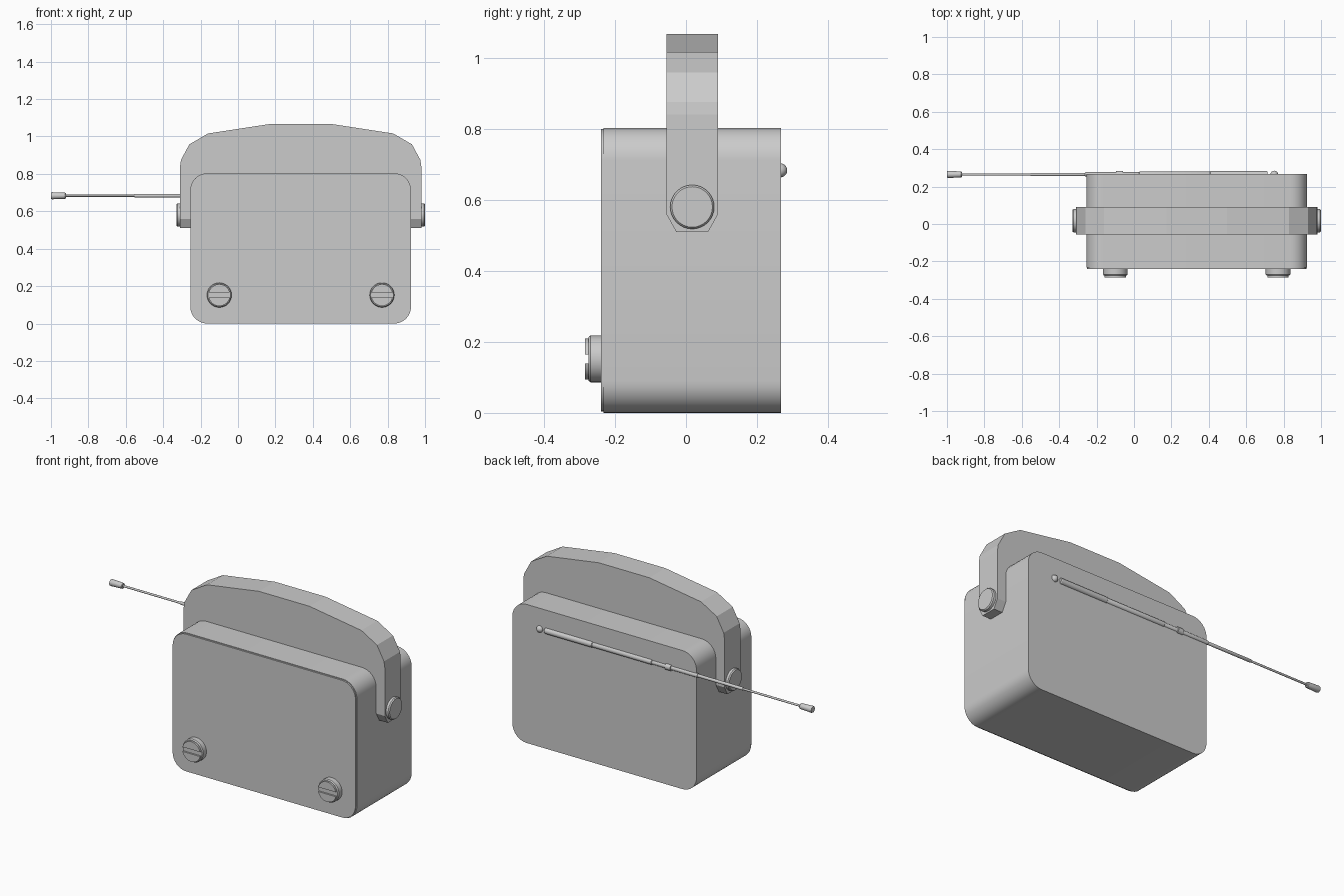
import bpy, bmesh
from math import pi, sin, cos, asin
from mathutils import Vector

if "Cube" in bpy.data.objects:
    bpy.data.objects.remove(bpy.data.objects["Cube"])


def finish(name, bm, angle=30):
    """Turn a bmesh into a named object; angle 0 leaves it flat shaded."""
    bmesh.ops.recalc_face_normals(bm, faces=bm.faces)
    mesh = bpy.data.meshes.new(name)
    bm.to_mesh(mesh)
    bm.free()
    ob = bpy.data.objects.new(name, mesh)
    bpy.context.collection.objects.link(ob)
    if angle:
        bpy.ops.object.select_all(action='DESELECT')
        ob.select_set(True)
        bpy.context.view_layer.objects.active = ob
        bpy.ops.object.shade_smooth_by_angle(angle=angle * pi / 180)
    return ob


def prism(outline, y0, y1):
    """Extrude an x/z outline from y0 to y1."""
    bm = bmesh.new()
    face = bm.faces.new([bm.verts.new((x, y0, z)) for x, z in outline])
    ext = bmesh.ops.extrude_face_region(bm, geom=[face], use_keep_orig=True)
    moved = [v for v in ext['geom'] if isinstance(v, bmesh.types.BMVert)]
    bmesh.ops.translate(bm, verts=moved, vec=(0, y1 - y0, 0))
    return bm


def rounded_rect(x0, x1, z0, z1, r, n=8):
    pts = []
    corners = [(x1 - r, z1 - r), (x0 + r, z1 - r), (x0 + r, z0 + r), (x1 - r, z0 + r)]
    for k, (cx, cz) in enumerate(corners):
        for i in range(n + 1):
            a = (k + i / n) * pi / 2
            pts.append((cx + r * cos(a), cz + r * sin(a)))
    return pts


def turned(name, centre, axis, profile, segs=32):
    """Closed turned part: profile is (distance along axis, radius)."""
    bm = bmesh.new()
    rot = Vector(axis).to_track_quat('Z', 'Y')
    rings = []
    for d, r in profile:
        rings.append([bm.verts.new(Vector(centre) + rot @ Vector(
            (r * cos(2 * pi * i / segs), r * sin(2 * pi * i / segs), d)))
            for i in range(segs)])
    for a, b in zip(rings, rings[1:]):
        for i in range(segs):
            j = (i + 1) % segs
            bm.faces.new((a[i], a[j], b[j], b[i]))
    bm.faces.new(rings[0])
    bm.faces.new(rings[-1])
    return finish(name, bm)


CX = 0.335  # middle of the case

# Case and front panel with a fine step between them
finish("case", prism(rounded_rect(-0.255, 0.925, 0, 0.803, 0.09), -0.232, 0.268))
finish("front_panel", prism(rounded_rect(-0.251, 0.921, 0.004, 0.799, 0.087), -0.24, -0.23))

# Handle: faceted outer arch, inner edge hugging the case
outer = [(0.645, 0.51), (0.645, 0.84), (0.64, 0.875), (0.595, 0.958), (0.495, 1.016), (0.162, 1.067)]
inner = [(0.50, 0.79), (0.555, 0.76), (0.587, 0.70), (0.587, 0.51)]
half = inner + outer
outline = [(CX + x, z) for x, z in half] + [(CX - x, z) for x, z in reversed(half)]
HY, HW = 0.0175, 0.073
bm = prism(outline, HY - HW, HY + HW)
# Clip the lower corners of both arms
for s in (-1, 1):
    cut = bmesh.ops.bisect_plane(
        bm, geom=bm.verts[:] + bm.edges[:] + bm.faces[:], dist=1e-5,
        plane_co=(0, HY + s * HW, 0.56), plane_no=(0, s * 0.05, -0.028), clear_outer=True)
    edges = [e for e in cut['geom_cut'] if isinstance(e, bmesh.types.BMEdge)]
    bmesh.ops.holes_fill(bm, edges=edges, sides=0)
finish("handle", bm, 0)

# Handle pivots
for side, s in (("left", -1), ("right", 1)):
    turned("handle_pivot_" + side, (CX + s * 0.64, HY, 0.58), (s, 0, 0),
           [(0, 0.062), (0.019, 0.062), (0.025, 0.057)])

# Knobs with a slot across the face
for side, x in (("left", -0.10), ("right", 0.77)):
    turned("knob_" + side, (x, -0.235, 0.152), (0, -1, 0),
           [(0, 0.066), (0.034, 0.066), (0.04, 0.061)])
    r, gap = 0.058, 0.013
    a0 = asin(gap / r)
    for part, s in (("upper", 1), ("lower", -1)):
        arc = [a0 + (pi - 2 * a0) * i / 16 for i in range(17)]
        pts = [(x + r * cos(a), 0.152 + s * r * sin(a)) for a in arc]
        finish("knob_face_%s_%s" % (part, side), prism(pts, -0.285, -0.274))

# Telescopic aerial on the back: ball joint, tubes, clip and tip
AY, AZ = 0.265, 0.683
turned("aerial_joint", (0.75, AY, AZ), (0, 1, 0),
       [(0.02 * sin(a), 0.02 * cos(a)) for a in [(-0.48 + 0.96 * i / 10) * pi for i in range(11)]], 16)
ends = [0.715, 0.41, 0.03, -0.26, -0.55, -0.93]
for i, r in enumerate((0.0175, 0.015, 0.012, 0.009, 0.006)):
    length = ends[i] - ends[i + 1]
    turned("aerial_tube_%d" % (i + 1), (ends[i], AY, AZ), (-1, 0, 0),
           [(0, r * 0.85), (0.004, r), (length, r), (length + 0.003, r * 0.85)], 16)
turned("aerial_clip", (-0.06, AY, AZ), (-1, 0, 0), [(0, 0.018), (0.035, 0.018)], 16)
turned("aerial_tip", (-0.92, AY, AZ), (-1, 0, 0),
       [(0, 0.013), (0.004, 0.016), (0.074, 0.019), (0.08, 0.017)], 16)
